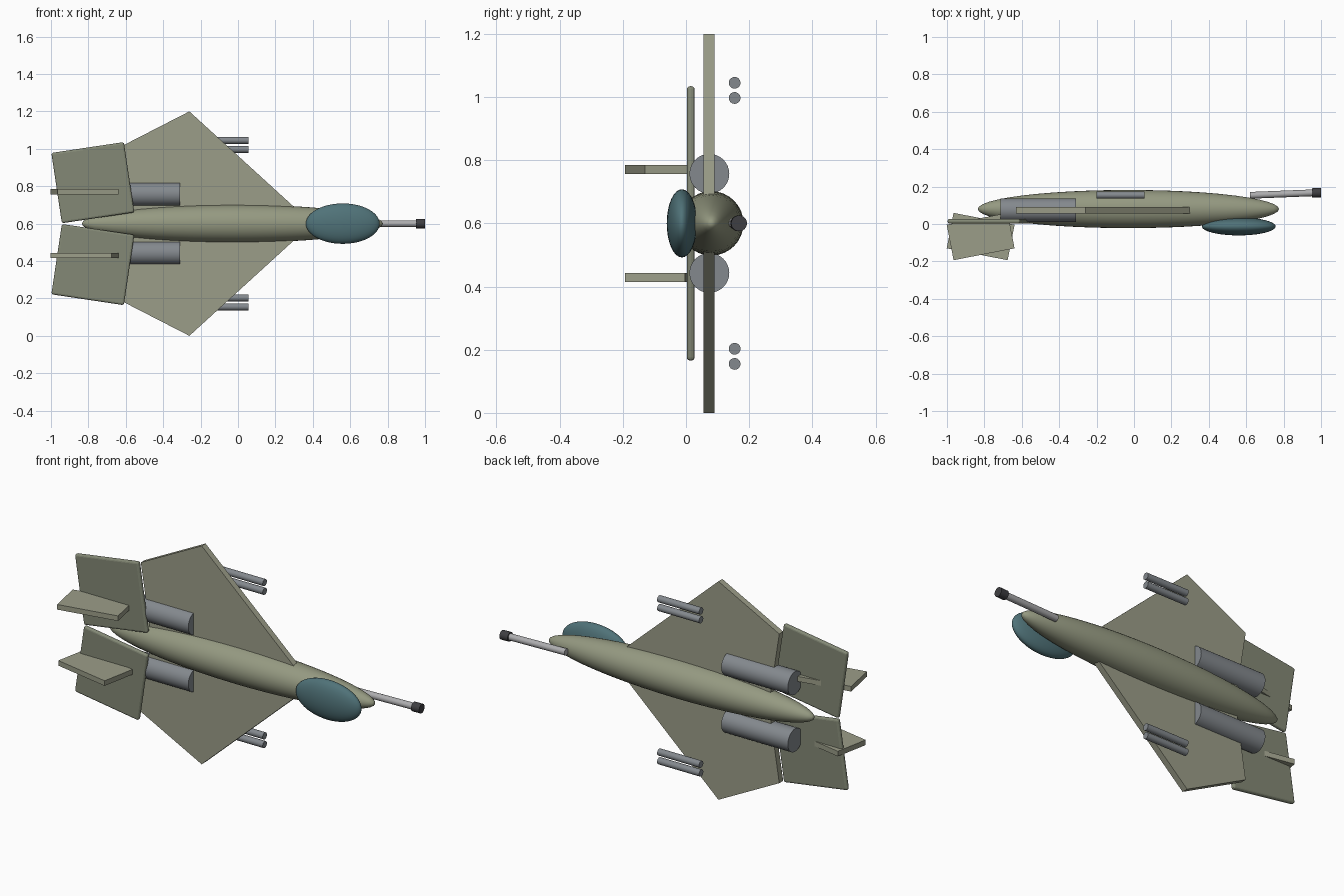
import bpy, bmesh
from math import radians

if "Cube" in bpy.data.objects:
    bpy.data.objects.remove(bpy.data.objects["Cube"])

MID = 0.6  # height of the symmetry plane


def material(name, r, g, b):
    m = bpy.data.materials.new(name)
    m.diffuse_color = (r, g, b, 1)
    m.use_nodes = True
    m.node_tree.nodes["Principled BSDF"].inputs["Base Color"].default_value = m.diffuse_color
    return m


HULL = material("hull_olive", 0.30, 0.32, 0.22)
WING = material("wing_olive", 0.33, 0.34, 0.25)
TAIL = material("tail_olive", 0.23, 0.25, 0.18)
GLASS = material("canopy_teal", 0.08, 0.17, 0.19)
STEEL = material("engine_grey", 0.23, 0.25, 0.27)
BARREL = material("barrel_grey", 0.42, 0.42, 0.43)
DARK = material("muzzle_dark", 0.05, 0.05, 0.055)


def finish(name, mat, smooth=False):
    ob = bpy.context.object
    ob.name = name
    ob.data.materials.append(mat)
    if smooth:
        bpy.ops.object.transform_apply(location=False, rotation=True, scale=True)
        bpy.ops.object.shade_smooth_by_angle(angle=radians(35))
    return ob


def ellipsoid(name, loc, radii, mat):
    # the poles point along x
    bpy.ops.mesh.primitive_uv_sphere_add(segments=32, ring_count=24, radius=1)
    ob = bpy.context.object
    ob.rotation_euler = (0, radians(90), 0)
    bpy.ops.object.transform_apply(rotation=True)
    ob.location, ob.scale = loc, radii
    return finish(name, mat, True)


def tube(name, x0, x1, y, z, r, mat, yaw=0):
    bpy.ops.mesh.primitive_cylinder_add(vertices=32, radius=r, depth=x1 - x0,
                                        location=((x0 + x1) / 2, y, z),
                                        rotation=(0, radians(90), yaw))
    return finish(name, mat, True)


def box(name, loc, size, rot, mat):
    bpy.ops.mesh.primitive_cube_add(size=1, location=loc, rotation=rot)
    bpy.context.object.scale = size
    bpy.ops.object.transform_apply(location=False, rotation=False, scale=True)
    return finish(name, mat)


def plate(name, outline, y0, y1, mat):
    bm = bmesh.new()
    face = bm.faces.new([bm.verts.new((x, y0, z)) for x, z in outline])
    ext = bmesh.ops.extrude_face_region(bm, geom=[face])
    moved = [v for v in ext["geom"] if isinstance(v, bmesh.types.BMVert)]
    bmesh.ops.translate(bm, verts=moved, vec=(0, y1 - y0, 0))
    bmesh.ops.recalc_face_normals(bm, faces=bm.faces)
    me = bpy.data.meshes.new(name)
    bm.to_mesh(me)
    bm.free()
    ob = bpy.data.objects.new(name, me)
    bpy.context.collection.objects.link(ob)
    me.materials.append(mat)


# body and canopy
ellipsoid("fuselage", (-0.03, 0.08, MID), (0.805, 0.102, 0.102), HULL)
ellipsoid("canopy", (0.56, -0.013, MID), (0.197, 0.048, 0.108), GLASS)

# nose gun
tube("nose_barrel", 0.62, 0.96, 0.16, MID, 0.018, BARREL, radians(2.3))
tube("nose_muzzle", 0.952, 1.0, 0.167, MID, 0.025, DARK, radians(2.3))

for side, s in (("upper", 1), ("lower", -1)):
    # wing panel
    outline = [(0.31, 0.08), (-0.26, 0.6), (-0.63, 0.41), (-0.575, 0.06)]
    plate(side + "_wing", [(x, MID + s * z) for x, z in outline], 0.056, 0.09, WING)

    # tail plane with softened edges
    tail = box(side + "_tailplane", (-0.776, 0.015, MID + s * 0.219),
               (0.392, 0.025, 0.38), (0, -s * radians(8.5), 0), TAIL)
    bev = tail.modifiers.new("soft_edges", "BEVEL")
    bev.width, bev.segments = 0.011, 3

    # fin
    box(side + "_fin", (-0.82, -0.067, MID + s * 0.171),
        (0.332, 0.193, 0.028), (0, 0, s * radians(11)), WING)

    # engine
    tube(side + "_engine", -0.715, -0.31, 0.074, MID + s * 0.157, 0.063, STEEL)

    # paired wing guns
    for i, dz in enumerate((0.397, 0.445)):
        tube(f"{side}_wing_gun_{i + 1}", -0.2, 0.055, 0.154, MID + s * dz, 0.0185, STEEL)
